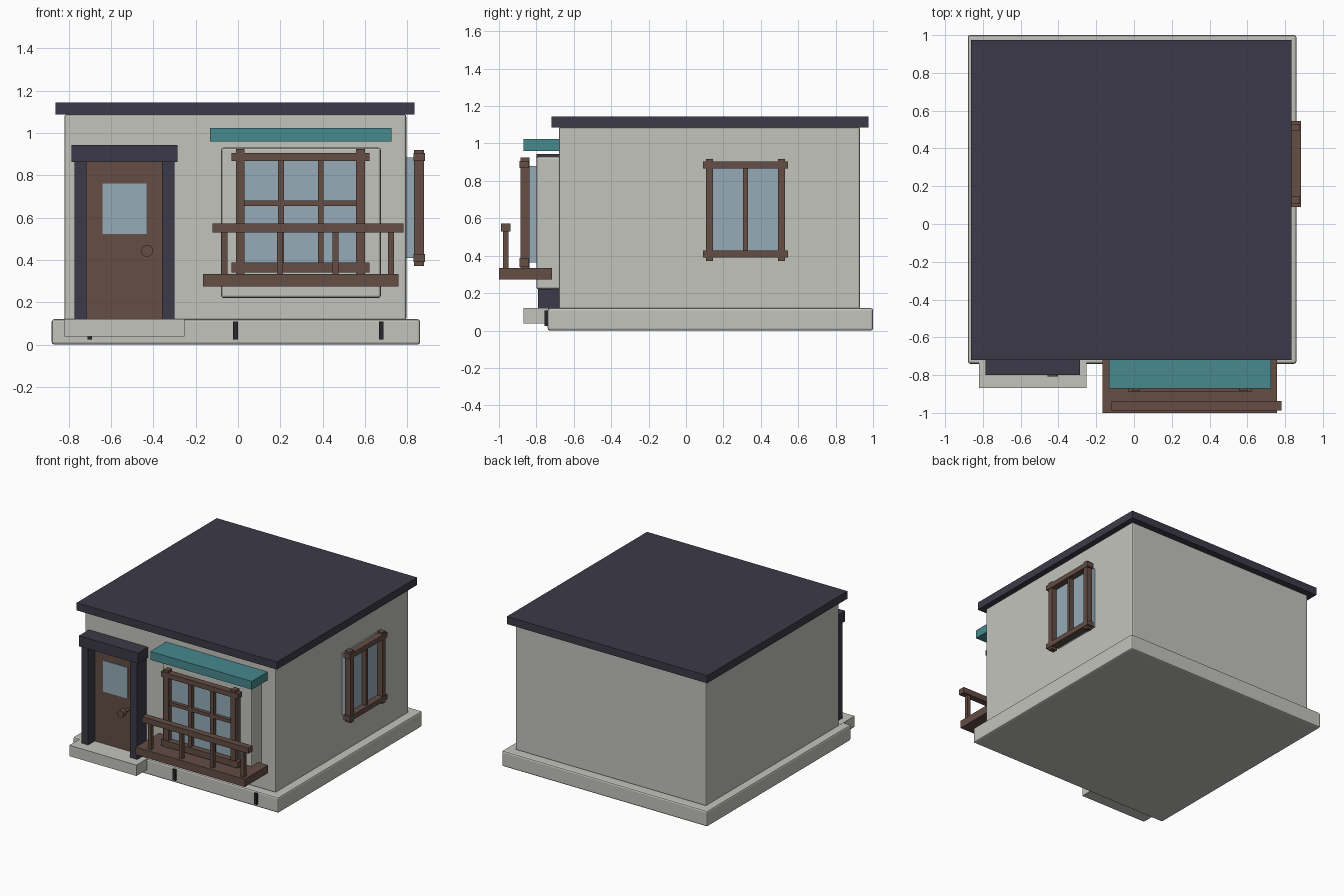
import bpy, bmesh, math
from mathutils import Matrix

if "Cube" in bpy.data.objects:
    bpy.data.objects.remove(bpy.data.objects["Cube"])


def material(name, rgb):
    m = bpy.data.materials.new(name)
    m.diffuse_color = (*rgb, 1)
    m.use_nodes = True
    m.node_tree.nodes["Principled BSDF"].inputs["Base Color"].default_value = m.diffuse_color
    return m


PLASTER = material("pale plaster", (0.55, 0.55, 0.51))
SLATE = material("dark slate", (0.045, 0.042, 0.065))
WOOD = material("brown wood", (0.125, 0.074, 0.058))
GLASS = material("blue glass", (0.305, 0.41, 0.48))
TEAL = material("teal awning", (0.063, 0.25, 0.275))
DARK = material("dark vent", (0.02, 0.02, 0.025))


def finish(bm, name, mat):
    me = bpy.data.meshes.new(name)
    bm.to_mesh(me)
    bm.free()
    me.materials.append(mat)
    ob = bpy.data.objects.new(name, me)
    bpy.context.collection.objects.link(ob)
    return ob


def box(name, mat, x, y, z, bevel=0):
    """Box spanning the given (min, max) ranges, optionally with rounded edges."""
    bm = bmesh.new()
    bmesh.ops.create_cube(bm, size=1)
    for v in bm.verts:
        v.co = [r[0] if c < 0 else r[1] for c, r in zip(v.co, (x, y, z))]
    if bevel:
        bmesh.ops.bevel(bm, geom=bm.edges[:], offset=bevel, segments=2,
                        profile=0.5, affect='EDGES')
    return finish(bm, name, mat)


# Main body
box("base_slab", PLASTER, (-0.88, 0.86), (-0.74, 1.0), (0.0, 0.12), 0.012)
box("walls", PLASTER, (-0.82, 0.795), (-0.68, 0.93), (0.115, 1.087), 0.01)
box("roof", SLATE, (-0.862, 0.834), (-0.72, 0.975), (1.086, 1.144))
for i, x in enumerate((-0.70, -0.012, 0.677)):
    box(f"base_vent_{i}", DARK, (x - 0.011, x + 0.011), (-0.757, -0.72), (0.025, 0.108))

# Entrance
box("door_step", PLASTER, (-0.82, -0.252), (-0.868, -0.70), (0.038, 0.121))
box("door", WOOD, (-0.72, -0.355), (-0.71, -0.66), (0.12, 0.865))
box("door_glass", GLASS, (-0.64, -0.433), (-0.717, -0.708), (0.523, 0.76))
for side, x in (("left", (-0.772, -0.715)), ("right", (-0.36, -0.30))):
    box(f"door_post_{side}", SLATE, x, (-0.79, -0.67), (0.12, 0.865))
box("door_lintel", SLATE, (-0.786, -0.286), (-0.80, -0.67), (0.862, 0.943))

# Door knob: stem and round handle
bm = bmesh.new()
for r, y, depth in ((0.012, -0.74, 0.08), (0.028, -0.79, 0.036)):
    bmesh.ops.create_cone(
        bm, cap_ends=True, segments=16, radius1=r, radius2=r, depth=depth,
        matrix=Matrix.Translation((-0.43, y, 0.443)) @ Matrix.Rotation(math.pi / 2, 4, 'X'))
finish(bm, "door_knob", WOOD)

# Front bay with grid window
box("window_bay", PLASTER, (-0.08, 0.675), (-0.80, -0.67), (0.22, 0.93), 0.012)
box("front_glass", GLASS, (0.01, 0.58), (-0.845, -0.79), (0.363, 0.88))
for i, x in enumerate(((-0.01, 0.03), (0.557, 0.60))):
    box(f"front_window_post_{i}", WOOD, x, (-0.885, -0.838), (0.334, 0.924))
for i, z in enumerate(((0.34, 0.387), (0.868, 0.906))):
    box(f"front_window_rail_{i}", WOOD, (-0.03, 0.622), (-0.89, -0.84), z)
for i, x in enumerate(((0.188, 0.217), (0.377, 0.405))):
    box(f"front_window_mullion_{i}", WOOD, x, (-0.875, -0.84), (0.36, 0.88))
box("front_window_crossbar", WOOD, (0.02, 0.57), (-0.872, -0.84), (0.655, 0.681))

# Balcony below the bay
box("balcony_floor", WOOD, (-0.166, 0.758), (-1.0, -0.717), (0.274, 0.333))
box("balcony_rail", WOOD, (-0.12, 0.781), (-0.988, -0.938), (0.53, 0.573))
for i in range(4):
    x = -0.064 + i * 0.262
    box(f"baluster_{i}", WOOD, (x - 0.014, x + 0.014), (-0.978, -0.95), (0.33, 0.535))

# Awning
box("awning", TEAL, (-0.133, 0.725), (-0.87, -0.67), (0.96, 1.024))

# Side window on the right wall
box("side_glass", GLASS, (0.78, 0.835), (0.12, 0.52), (0.41, 0.883))
for i, y in enumerate(((0.107, 0.145), (0.492, 0.53))):
    box(f"side_window_post_{i}", WOOD, (0.832, 0.879), y, (0.372, 0.918))
for i, z in enumerate(((0.39, 0.428), (0.866, 0.904))):
    box(f"side_window_rail_{i}", WOOD, (0.83, 0.884), (0.09, 0.545), z)
box("side_window_mullion", WOOD, (0.832, 0.87), (0.305, 0.331), (0.41, 0.88))
